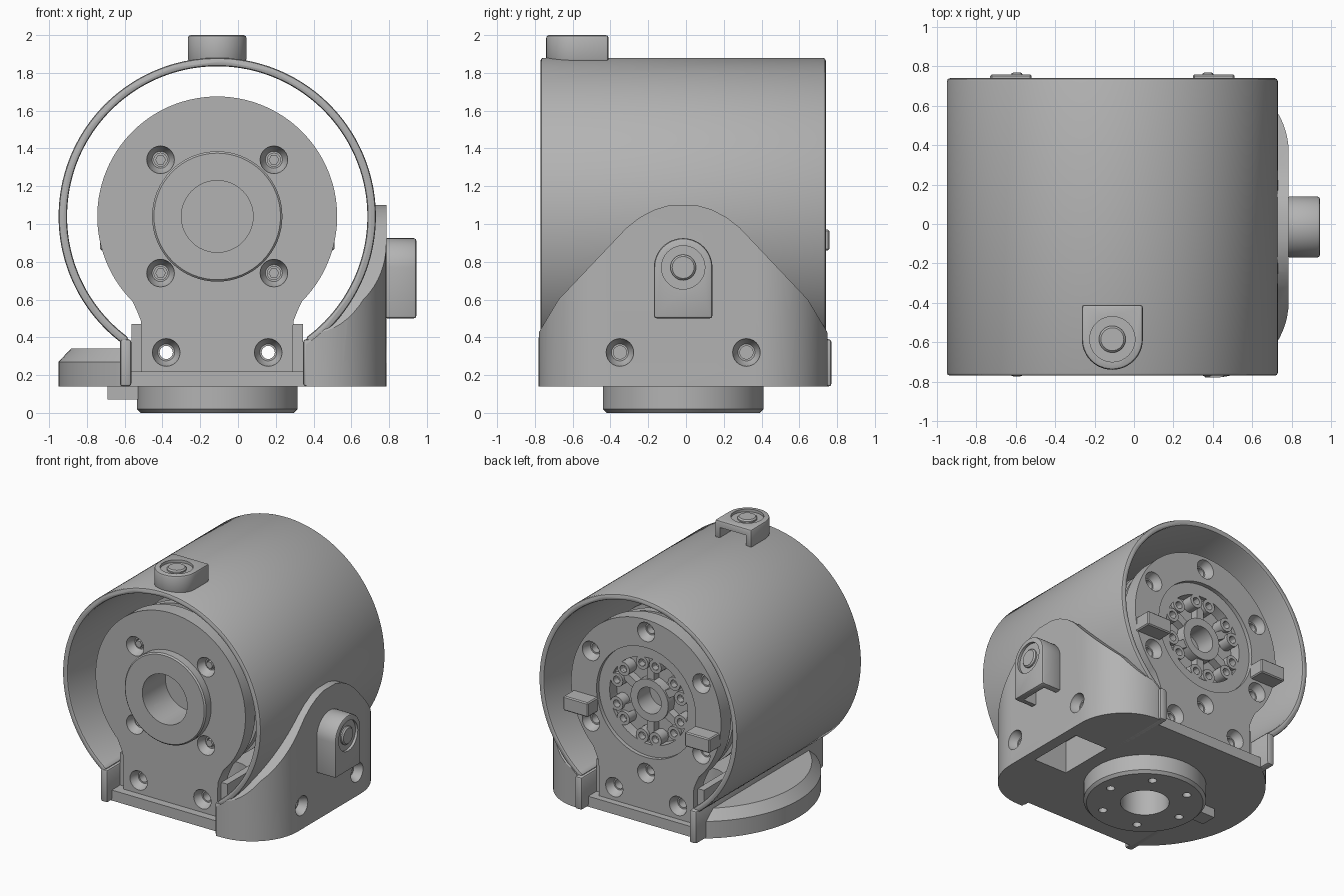
import bpy, bmesh
from math import sin, cos, pi, radians, sqrt

if "Cube" in bpy.data.objects:
    bpy.data.objects.remove(bpy.data.objects["Cube"])

grey = bpy.data.materials.new("machined grey")
grey.use_nodes = True
grey.diffuse_color = (0.45, 0.45, 0.45, 1)
grey.node_tree.nodes["Principled BSDF"].inputs["Base Color"].default_value = (0.45, 0.45, 0.45, 1)

CX, CY, CZ = -0.11, -0.015, 1.04   # tube axis and middle
BOT = 0.14                         # underside of the housing
parts = []


def place(axis, u, v, t):
    return {"x": (t, u, v), "y": (u, t, v), "z": (u, v, t)}[axis]


def loft(name, axis, rings):
    """Closed solid through rings given as (outline, position on axis)."""
    bm = bmesh.new()
    loops = [[bm.verts.new(place(axis, u, v, t)) for u, v in pts] for pts, t in rings]
    n = len(loops[0])
    for a, b in zip(loops, loops[1:]):
        for i in range(n):
            j = (i + 1) % n
            bm.faces.new((a[i], a[j], b[j], b[i]))
    bm.faces.new(loops[0])
    bm.faces.new(loops[-1])
    bmesh.ops.recalc_face_normals(bm, faces=bm.faces)
    me = bpy.data.meshes.new(name)
    bm.to_mesh(me)
    bm.free()
    me.materials.append(grey)
    ob = bpy.data.objects.new(name, me)
    bpy.context.scene.collection.objects.link(ob)
    parts.append(ob)
    return ob


def prism(name, axis, pts, a, b):
    return loft(name, axis, [(pts, a), (pts, b)])


def arc(c, r, a0, a1, n):
    return [(c[0] + r * cos(radians(a0 + (a1 - a0) * i / n)),
             c[1] + r * sin(radians(a0 + (a1 - a0) * i / n))) for i in range(n + 1)]


def turned(name, axis, c, profile, n=64):
    return loft(name, axis, [(arc(c, r, 0, 360, n)[:-1], t) for r, t in profile])


def rod(name, axis, c, r, a, b, n=32):
    return turned(name, axis, c, [(r, a), (r, b)], n)


def box(name, x0, x1, y0, y1, z0, z1):
    return prism(name, "z", [(x0, y0), (x1, y0), (x1, y1), (x0, y1)], z0, z1)


def bevel(ob, width, segments=2):
    m = ob.modifiers.new("bevel", "BEVEL")
    m.width, m.segments, m.limit_method, m.angle_limit = width, segments, "ANGLE", radians(50)


def combine(ob, cutters, op="DIFFERENCE"):
    for c in cutters:
        m = ob.modifiers.new("cut", "BOOLEAN")
        m.operation, m.object, m.solver = op, c, "EXACT"


def bake(ob, cutters=()):
    """Apply the modifier stack and drop the used cutters."""
    dg = bpy.context.evaluated_depsgraph_get()
    dg.update()
    me = bpy.data.meshes.new_from_object(ob.evaluated_get(dg))
    ob.modifiers.clear()
    ob.data = me
    for c in cutters:
        parts.remove(c)
        bpy.data.objects.remove(c)


def cut(ob, cutters):
    combine(ob, cutters)
    bake(ob, cutters)


def screw_hole(axis, c, face, inward, depth=0.3):
    """Countersink plus bore."""
    return [turned("sink", axis, c, [(0.075, face - inward * 0.01), (0.07, face + inward * 0.02),
                                     (0.045, face + inward * 0.06)], 24),
            rod("bore", axis, c, 0.035, face + inward * 0.03, face + inward * depth, 16)]


# Outer tube, open along the bottom, with thin end lips
C = (CX, CZ)
tube = prism("tube_shell", "y", arc(C, 0.84, -54, 234, 120) + arc(C, 0.795, 234, -54, 120), -0.77, 0.74)
bevel(tube, 0.015)
bake(tube)

# Tube feet and inner cheeks on both sides
for s, side in ((1, "left"), (-1, "right")):
    xs = sorted((CX + s * 0.455, CX + s * 0.515))
    foot = box(side + "_tube_foot", *xs, -0.775, 0.77, BOT, 0.39)
    bevel(foot, 0.015)
    bake(foot)
    xs = sorted((CX + s * 0.40, CX + s * 0.455))
    box(side + "_inner_cheek", *xs, -0.62, 0.59, BOT, 0.47)


# Keyhole shaped end plates
def keyhole():
    neck = [(0.425, -0.50), (0.405, -0.55), (0.40, -0.60), (0.40, BOT - CZ)]
    pts = arc(C, 0.635, -45, 225, 80)
    pts += [(CX - u, CZ + v) for u, v in neck]
    return pts + [(CX + u, CZ + v) for u, v in reversed(neck)]


front_plate = prism("front_plate", "y", keyhole(), -0.66, -0.54)
back_plate = prism("back_plate", "y", keyhole(), 0.52, 0.64)
feet = [(CX + s * 0.27, 0.32) for s in (1, -1)]
corners = [(CX + s * 0.30, CZ + t * 0.30) for s in (1, -1) for t in (1, -1)]
around = [(CX + 0.54 * cos(i * pi / 3 + pi / 6), CZ + 0.54 * sin(i * pi / 3 + pi / 6)) for i in range(6)]
holes = [h for p in feet + corners for h in screw_hole("y", p, -0.66, 1)]
cut(front_plate, holes + [rod("bore", "y", C, 0.19, -0.7, -0.5, 48)])
holes = [h for p in feet + around for h in screw_hole("y", p, 0.64, -1)]
cut(back_plate, holes + [rod("step", "y", C, 0.42, 0.61, 0.7, 64),
                         rod("recess", "y", C, 0.33, 0.5, 0.7, 64)])

# Screw heads in the front plate
for p in corners:
    rod("front_screw", "y", p, 0.028, -0.62, -0.55, 6)

# Front bearing collar
collar = turned("front_collar", "y", C, [(0.345, -0.65), (0.345, -0.72), (0.335, -0.73)])
cut(collar, [rod("bore", "y", C, 0.19, -0.8, -0.5, 48)])

# Motor body between the plates, with cooling ribs
motor = rod("motor_body", "y", C, 0.56, -0.545, 0.525, 64)
cut(motor, [rod("bore", "y", C, 0.19, -0.7, -0.40, 48), rod("bore", "y", C, 0.10, 0.3, 0.6, 32)])
for y in (-0.42, -0.2, 0.02, 0.24, 0.42):
    rod("motor_rib", "y", C, 0.61, y - 0.03, y + 0.03, 64)

# Back hub: centre ring, spokes and rim lobes
hub = rod("hub_ring", "y", C, 0.16, 0.5, 0.60, 32)
cut(hub, [rod("bore", "y", C, 0.10, 0.4, 0.7, 32)])
for i in range(6):
    a = i * pi / 3 + pi / 6
    d, n = (cos(a), sin(a)), (-sin(a), cos(a))
    quad = [(CX + d[0] * r + n[0] * w, CZ + d[1] * r + n[1] * w)
            for r, w in ((0.14, -0.03), (0.34, -0.03), (0.34, 0.03), (0.14, 0.03))]
    prism("hub_spoke", "y", quad, 0.5, 0.585)
    for off in (-0.2, 0.2):
        p = (CX + 0.285 * cos(a + off), CZ + 0.285 * sin(a + off))
        lobe = rod("hub_lobe", "y", p, 0.052, 0.5, 0.61, 20)
        cut(lobe, [rod("bore", "y", p, 0.028, 0.56, 0.7, 12)])

# Stop tabs beside the hub
for s in (1, -1):
    xs = sorted((CX + s * 0.41, CX + s * 0.62))
    tab = box("back_stop_tab", *xs, 0.62, 0.76, 0.86, 0.97)
    bevel(tab, 0.008, 1)
    bake(tab)

# Side bracket: rounded block, peaked outline, hollowed by the tube
corner = arc((0.40, CY + 0.38), 0.385, 0, 90, 16) + [(0.36, CY + 0.765)]
outline = corner + [(x, 2 * CY - y) for x, y in reversed(corner)]
bracket = prism("side_bracket", "z", outline, BOT, 1.2)
half = [(0.78, 0.1), (0.78, 0.4), (0.72, 0.5), (0.66, 0.60), (0.30, 0.98), (0.23, 1.035),
        (0.15, 1.077), (0.07, 1.10)]
peak = [(CY + y, z) for y, z in half] + [(CY - y, z) for y, z in reversed(half)]
mask = prism("mask", "x", peak, 0.2, 1.0)
combine(bracket, [mask], "INTERSECT")
bake(bracket, [mask])
cuts = [rod("tube_space", "y", C, 0.825, -1, 1, 120), box("pocket", 0.42, 0.70, -0.235, 0.205, 0, 0.45)]
for y in (CY - 0.335, CY + 0.335):
    cuts += screw_hole("x", (y, 0.32), 0.785, -1, 0.25)
cut(bracket, cuts)

# Chamfered rim of the base on the other side
rim = turned("base_rim", "z", (CX, CY), [(0.84, BOT), (0.84, 0.27), (0.775, 0.34)], 96)
mask = box("mask", -1.2, -0.58, -1, 1, 0, 1)
combine(rim, [mask], "INTERSECT")
bake(rim, [mask])

# Base floor
floor = box("base_floor", -0.60, 0.40, -0.72, 0.69, BOT, 0.22)
cut(floor, [rod("bore", "z", (CX, CY), 0.17, 0, 0.5, 48), box("pocket", 0.36, 0.7, -0.235, 0.205, 0, 0.45)])

# Mounting flange under the base, with bolt circle
flange = turned("mount_flange", "z", (CX, CY), [(0.405, 0), (0.425, 0.02), (0.425, 0.15)], 80)
bolts = [rod("bolt", "z", (CX + 0.31 * cos(i * pi / 3), CY + 0.31 * sin(i * pi / 3)), 0.03, -0.1, 0.1, 16)
         for i in range(6)]
cut(flange, bolts + [rod("bore", "z", (CX, CY), 0.17, -0.1, 0.3, 48)])
box("flange_key", -0.69, -0.50, CY - 0.06, CY + 0.06, 0.07, 0.15)


# Hollow round-ended pods with a dial
def pod(name, axis, c, end, a, b):
    s = 1 if end > 0 else -1

    def shape(r, e):
        pts = arc((0, 0), r, 180, 360, 24) + [(r, e), (-r, e)]
        return [(c[0] + u, c[1] + s * v) for u, v in pts]

    body = prism(name, axis, shape(0.155, abs(end)), a, b)
    bevel(body, 0.015)
    bake(body)
    cut(body, [prism("cavity", axis, shape(0.11, abs(end) + 0.1), a - 0.1, b - 0.05),
               rod("dish", axis, c, 0.115, b - 0.02, b + 0.1, 40)])
    turned(name + "_dial", axis, c, [(0.068, b - 0.04), (0.068, b - 0.01), (0.058, b)], 32)


pod("top_pod", "z", (CX, -0.585), 0.175, 1.86, 2.0)
pod("side_pod", "x", (CY, 0.77), -0.27, 0.775, 0.945)

# Smooth curved faces, keep sharp edges
bpy.ops.object.select_all(action="DESELECT")
for ob in parts:
    ob.select_set(True)
bpy.context.view_layer.objects.active = parts[0]
bpy.ops.object.shade_smooth_by_angle(angle=radians(30))
